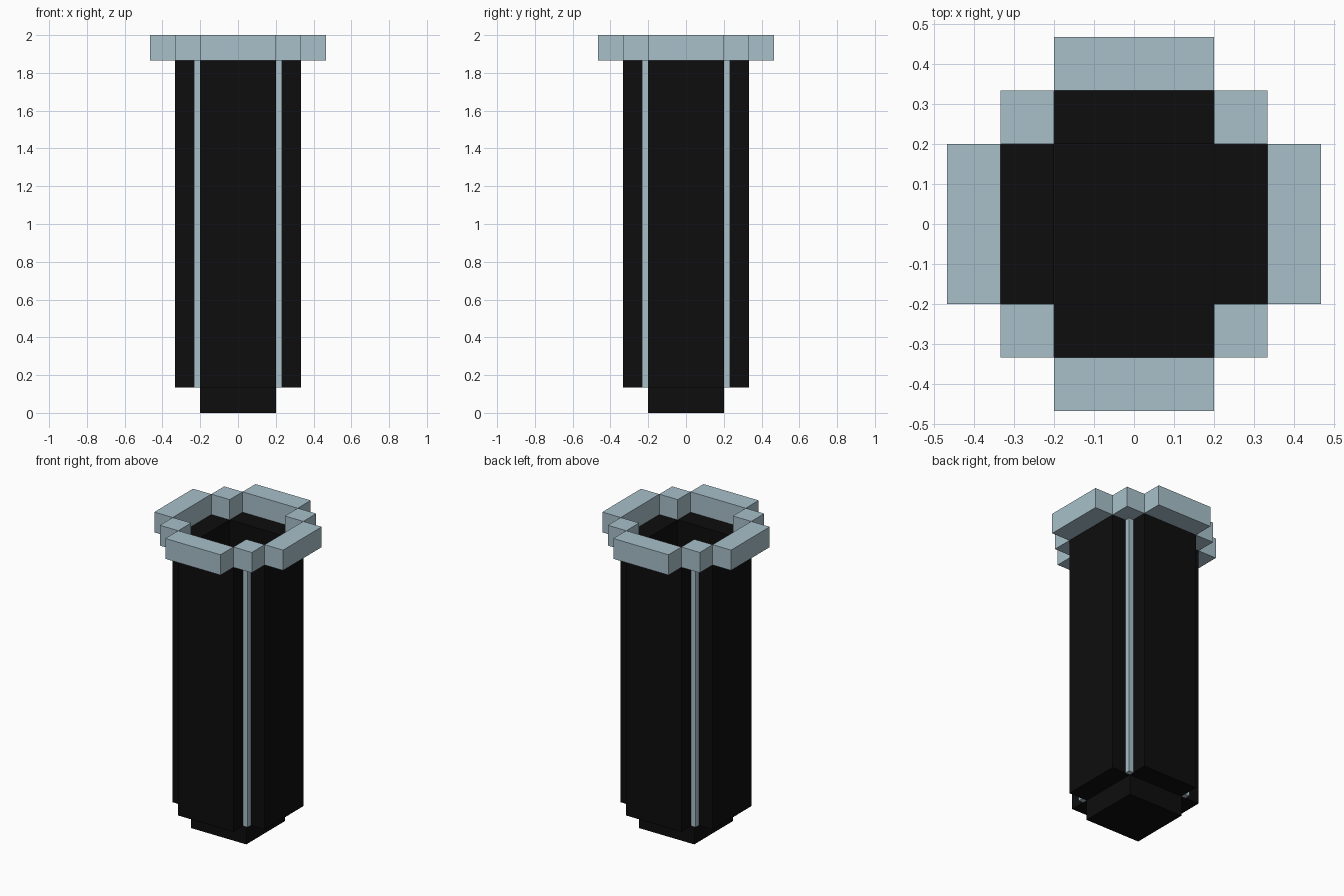
import bpy
import bmesh
from mathutils import Matrix, Vector

if "Cube" in bpy.data.objects:
    bpy.data.objects.remove(bpy.data.objects["Cube"])

U = 2 / 15          # one block
A = 1.5 * U         # half width of the square inside
B = 2.5 * U         # outer face of the walls
C = 3.5 * U         # outer face of the rim
POST = U / 4        # thickness of the corner posts
TOP = 2.0


def material(name, rgb):
    m = bpy.data.materials.new(name)
    m.diffuse_color = (*rgb, 1)
    m.use_nodes = True
    m.node_tree.nodes["Principled BSDF"].inputs["Base Color"].default_value = m.diffuse_color
    return m


black = material("black", (0.004, 0.004, 0.004))
pale_blue = material("pale_blue", (0.392, 0.527, 0.591))


def box(name, lo, hi, mat, turns=0):
    """Box between two corners, turned by quarter turns about z."""
    lo, hi = Vector(lo), Vector(hi)
    bm = bmesh.new()
    bmesh.ops.create_cube(bm, size=1)
    bmesh.ops.scale(bm, vec=hi - lo, verts=bm.verts)
    bmesh.ops.translate(bm, vec=(lo + hi) / 2, verts=bm.verts)
    bmesh.ops.rotate(bm, cent=(0, 0, 0), verts=bm.verts,
                     matrix=Matrix.Rotation(turns * 1.5707963268, 3, 'Z'))
    mesh = bpy.data.meshes.new(name)
    bm.to_mesh(mesh)
    bm.free()
    mesh.materials.append(mat)
    obj = bpy.data.objects.new(name, mesh)
    bpy.context.collection.objects.link(obj)
    return obj


# Square floor of the hollow column
box("base", (-A, -A, 0), (A, A, U), black)

for i, side in enumerate(("front", "right", "back", "left")):
    # Wall plate and the corner post beside it
    box(f"{side}_wall", (-A, -B, U), (A, -A, TOP - U), black, i)
    box(f"{side}_corner_post", (A, -A - POST, U), (A + POST, -A, TOP - U), pale_blue, i)
    # Stepped rim: a long bar and a corner block
    box(f"{side}_rim_bar", (-A, -C, TOP - U), (A, -B, TOP), pale_blue, i)
    box(f"{side}_rim_corner", (A, -B, TOP - U), (B, -A, TOP), pale_blue, i)
